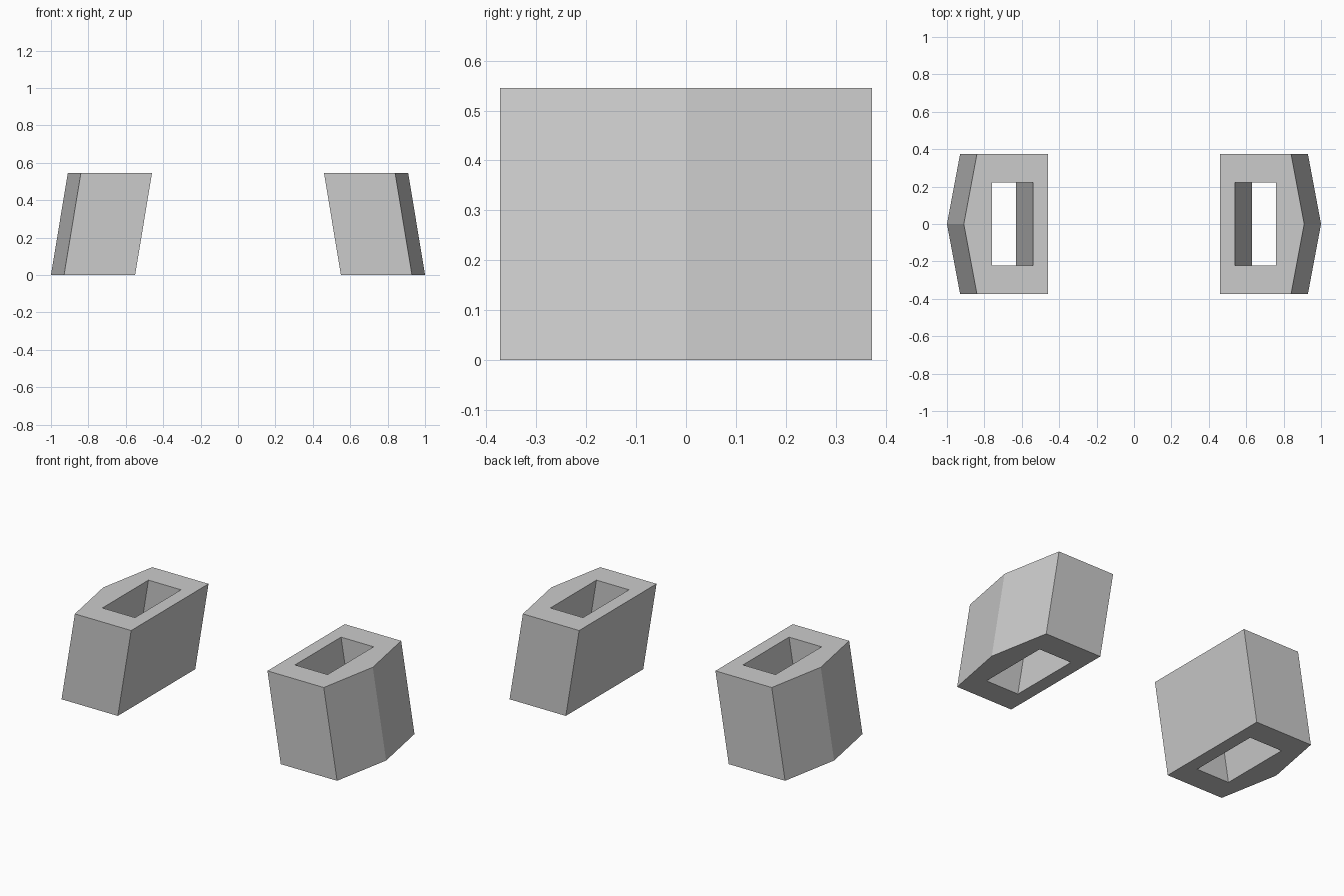
import bpy
import bmesh

if "Cube" in bpy.data.objects:
    bpy.data.objects.remove(bpy.data.objects["Cube"])

HEIGHT = 0.545
LEAN = 0.09  # inward shift from bottom to top


def sleeve(name, side):
    """Leaning hollow block with a pointed outer side; side is +1 or -1."""
    outer = [(0.55, -0.373), (0.93, -0.373), (1.0, 0), (0.93, 0.373), (0.55, 0.373)]
    hole = [(0.63, -0.222), (0.85, -0.222), (0.85, 0.222), (0.63, 0.222)]
    bm = bmesh.new()
    v = [bm.verts.new((side * x, y, 0)) for x, y in outer + hole]

    # Bottom rim around the slot
    rim = [(0, 1, 6, 5), (1, 2, 3, 7, 6), (3, 4, 8, 7), (4, 0, 5, 8)]
    faces = [bm.faces.new([v[i] for i in f]) for f in rim]

    # Slanted extrusion, keeping the bottom rim closed
    ext = bmesh.ops.extrude_face_region(bm, geom=faces, use_keep_orig=True)
    top = [g for g in ext["geom"] if isinstance(g, bmesh.types.BMVert)]
    bmesh.ops.translate(bm, verts=top, vec=(-side * LEAN, 0, HEIGHT))
    bmesh.ops.recalc_face_normals(bm, faces=bm.faces)

    mesh = bpy.data.meshes.new(name)
    bm.to_mesh(mesh)
    bm.free()
    bpy.context.collection.objects.link(bpy.data.objects.new(name, mesh))


# Mirrored pair
sleeve("right_sleeve", 1)
sleeve("left_sleeve", -1)
